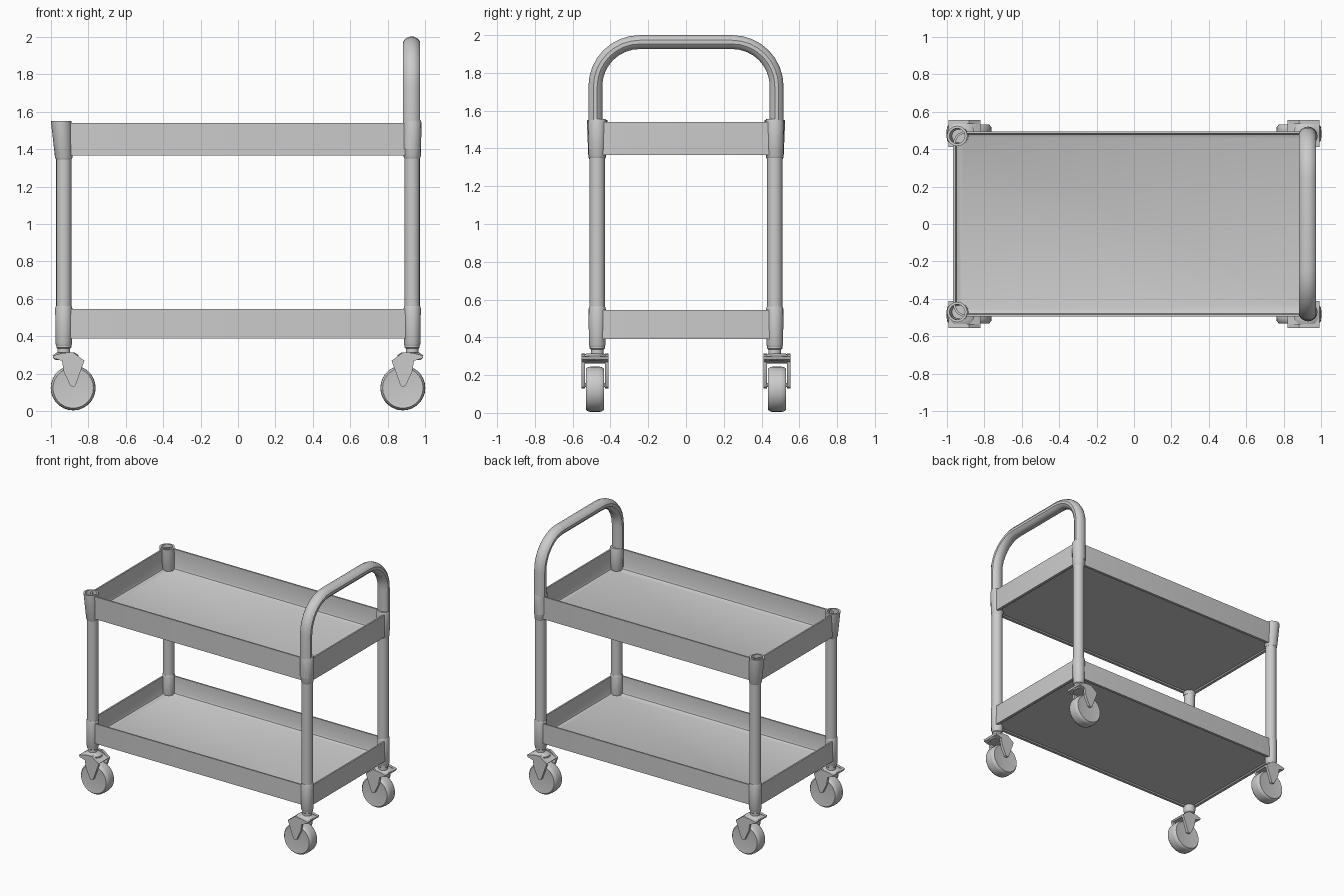
import bpy, bmesh
from math import cos, sin, pi

cube = bpy.data.objects.get("Cube")
if cube:
    bpy.data.objects.remove(cube, do_unlink=True)

grey = bpy.data.materials.new("light grey")
grey.use_nodes = True
colour = (0.6, 0.6, 0.6, 1)
grey.diffuse_color = colour
grey.node_tree.nodes["Principled BSDF"].inputs["Base Color"].default_value = colour


def finish(name, bm, angle=35):
    bmesh.ops.recalc_face_normals(bm, faces=bm.faces)
    mesh = bpy.data.meshes.new(name)
    bm.to_mesh(mesh)
    bm.free()
    mesh.materials.append(grey)
    ob = bpy.data.objects.new(name, mesh)
    bpy.context.collection.objects.link(ob)
    bpy.ops.object.select_all(action="DESELECT")
    ob.select_set(True)
    bpy.context.view_layer.objects.active = ob
    bpy.ops.object.shade_smooth_by_angle(angle=angle * pi / 180)
    return ob


def loft(name, rings, angle=35):
    """Skin a list of closed point rings and cap both ends."""
    bm = bmesh.new()
    loops = [[bm.verts.new(p) for p in ring] for ring in rings]
    n = len(loops[0])
    for a, b in zip(loops, loops[1:]):
        for i in range(n):
            j = (i + 1) % n
            bm.faces.new((a[i], a[j], b[j], b[i]))
    bm.faces.new(loops[0])
    bm.faces.new(loops[-1])
    return finish(name, bm, angle)


def turned(name, x, y, profile, sides=16):
    """Upright turned part; profile rows are radius, z and optional x shift."""
    rings = []
    for r, z, *shift in profile:
        cx = x + (shift[0] if shift else 0)
        rings.append([(cx + r * cos(2 * pi * i / sides),
                       y + r * sin(2 * pi * i / sides), z) for i in range(sides)])
    return loft(name, rings)


def rounded_rect(hx, hy, r, z, steps=5):
    pts = []
    for q, (sx, sy) in enumerate(((1, 1), (-1, 1), (-1, -1), (1, -1))):
        for k in range(steps + 1):
            a = (q + k / steps) * pi / 2
            pts.append((sx * (hx - r) + r * cos(a), sy * (hy - r) + r * sin(a), z))
    return pts


def plate(name, outline, y0, y1):
    return loft(name, [[(x, y, z) for x, z in outline] for y in (y0, y1)])


# Trays with thin walls and a coved floor
for name, low, high in (("lower_tray", 0.39, 0.545), ("upper_tray", 1.365, 1.54)):
    section = ((0.03, low + 0.008), (0.02, low), (0, low), (0, high), (0.012, high),
               (0.012, low + 0.04), (0.018, low + 0.024), (0.035, low + 0.016))
    loft(name, [rounded_rect(0.965 - d, 0.495 - d, 0.065 - d, z) for d, z in section])

# Push handle swept along an arch
path = [(0.48, 1.4, 0)]
bend, steps = 0.235, 8
for side in (1, -1):
    for k in range(steps + 1):
        a = pi / 2 * k / steps + (0 if side > 0 else pi / 2)
        path.append((side * (0.48 - bend) + bend * cos(a), 1.728 + bend * sin(a), a))
path.append((-0.48, 1.4, pi))
sides = 12
rings = []
for y, z, a in path:
    ring = []
    for i in range(sides):
        t = 2 * pi * (i + 0.5) / sides
        out = 0.038 * sin(t)
        ring.append((0.927 + 0.047 * cos(t), y + out * cos(a), z + out * sin(a)))
    rings.append(ring)
loft("push_handle", rings)

# Posts, sleeves and casters at each corner
for sx, end in ((1, "left"), (-1, "right")):
    for sy, face in ((-1, "front"), (1, "back")):
        tag = f"{face}_{end}"
        x, y = sx * 0.93, sy * 0.47
        turned(f"{tag}_post", x, y, ((0.041, 0.5), (0.041, 1.4)))
        turned(f"{tag}_lower_sleeve", x, y,
               ((0.04, 0.35), (0.044, 0.36), (0.046, 0.55), (0.042, 0.562)))
        if sx > 0:
            turned(f"{tag}_upper_sleeve", x, y,
                   ((0.041, 1.35), (0.046, 1.36), (0.05, 1.54), (0.045, 1.555)))
        else:
            # Flared socket with an open mouth
            turned(f"{tag}_upper_sleeve", x, y,
                   ((0.042, 1.345), (0.047, 1.355), (0.055, 1.55, -0.014),
                    (0.041, 1.55, -0.014), (0.036, 1.46, -0.006)))
        turned(f"{tag}_caster_stem", x, y,
               ((0.034, 0.29), (0.034, 0.335), (0.04, 0.34), (0.04, 0.36)))

        # Swivel crown
        wy = sy * 0.482
        turned(f"{tag}_caster_crown", x - sx * 0.01, wy,
               ((0.055, 0.275), (0.068, 0.285), (0.068, 0.3), (0.045, 0.315)))

        # Fork cheeks trailing toward the middle, and bridge
        cheek = [(sx * u, z) for u, z in
                 ((0.99, 0.298), (0.985, 0.283), (0.94, 0.27), (0.93, 0.21), (0.895, 0.137),
                  (0.88, 0.13), (0.868, 0.137), (0.82, 0.27), (0.88, 0.315), (0.93, 0.312))]
        for label, a in (("outer", 0.534), ("inner", 0.41)):
            plate(f"{tag}_fork_{label}", cheek, sy * a, sy * (a + 0.02))
        bridge = [(sx * u, z) for u, z in
                  ((0.99, 0.298), (0.985, 0.283), (0.9, 0.262), (0.83, 0.262),
                   (0.82, 0.272), (0.88, 0.3), (0.93, 0.305))]
        plate(f"{tag}_fork_bridge", bridge, sy * 0.415, sy * 0.55)

        # Wheel with rounded tread, and axle
        wheel = []
        for r, d in ((0.095, -0.046), (0.108, -0.048), (0.118, -0.036), (0.12, -0.02),
                     (0.12, 0.02), (0.118, 0.036), (0.108, 0.048), (0.095, 0.046)):
            wheel.append([(sx * 0.88 + r * cos(2 * pi * i / 28), wy + d,
                           0.125 + r * sin(2 * pi * i / 28)) for i in range(28)])
        loft(f"{tag}_wheel", wheel)
        axle = [[(sx * 0.88 + 0.012 * cos(pi * i / 5), wy + d,
                  0.148 + 0.012 * sin(pi * i / 5)) for i in range(10)]
                for d in (-0.065, 0.065)]
        loft(f"{tag}_axle", axle)
